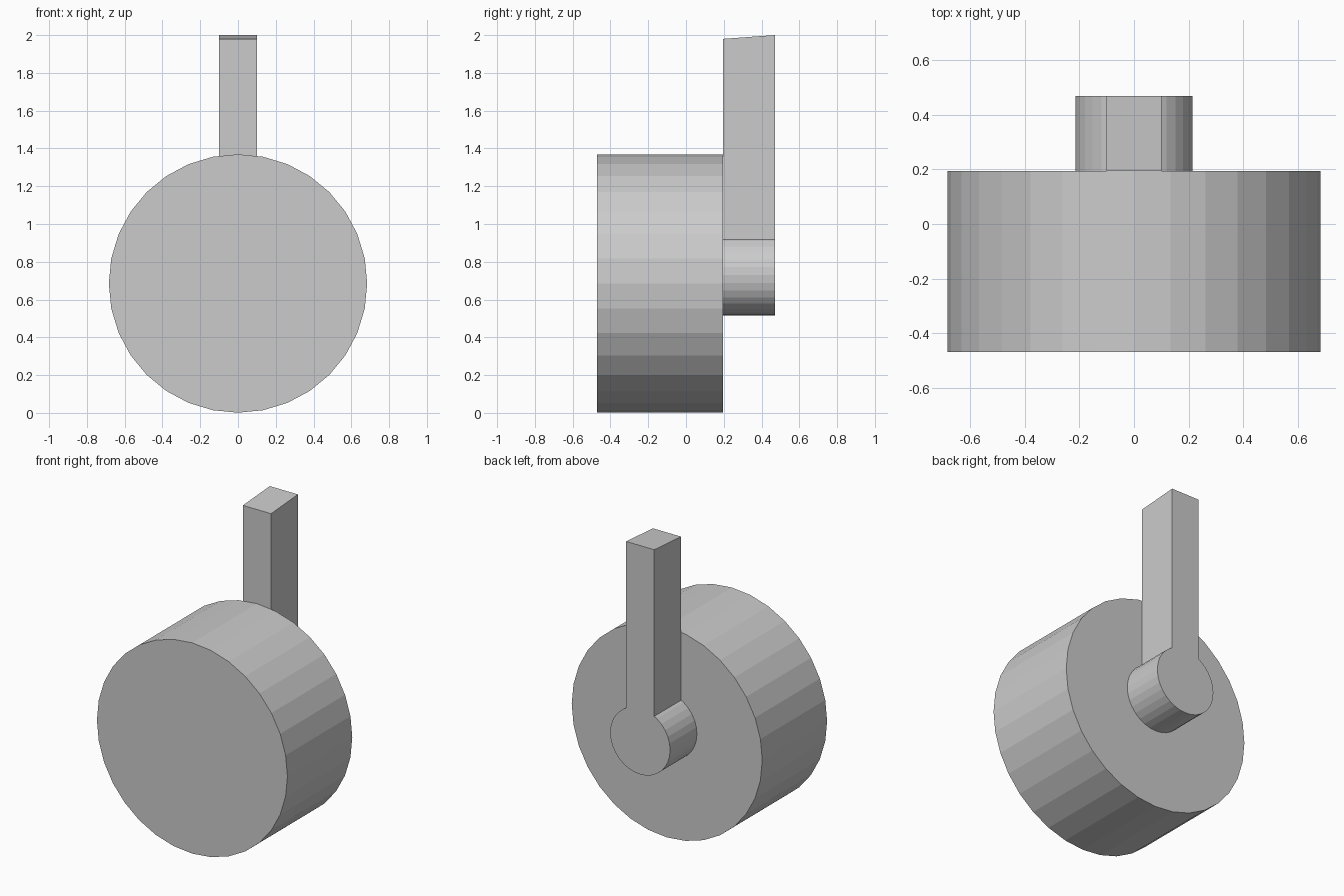
import bpy, bmesh
from math import pi

if "Cube" in bpy.data.objects:
    bpy.data.objects.remove(bpy.data.objects["Cube"])


def disc(name, radius, y0, y1, z, sides=32):
    """Flat-shaded cylinder lying along y."""
    bpy.ops.mesh.primitive_cylinder_add(
        vertices=sides, radius=radius, depth=y1 - y0,
        location=(0, (y0 + y1) / 2, z), rotation=(pi / 2, 0, 0))
    bpy.context.object.name = name


# Wheel drum and the smaller hub behind it
disc("wheel", 0.684, -0.47, 0.195, 0.685)
disc("hub", 0.215, 0.195, 0.47, 0.73)

# Upright arm: side profile in (y, z) with a sloped top, extruded across x
profile = [(0.195, 0.82), (0.47, 0.84), (0.47, 2.0), (0.195, 1.98)]
half_width = 0.101
bm = bmesh.new()
face = bm.faces.new([bm.verts.new((-half_width, y, z)) for y, z in profile])
side = bmesh.ops.extrude_face_region(bm, geom=[face])
bmesh.ops.translate(bm, vec=(2 * half_width, 0, 0),
                    verts=[g for g in side["geom"] if isinstance(g, bmesh.types.BMVert)])
bmesh.ops.recalc_face_normals(bm, faces=bm.faces)
mesh = bpy.data.meshes.new("arm")
bm.to_mesh(mesh)
bm.free()
bpy.context.collection.objects.link(bpy.data.objects.new("arm", mesh))
